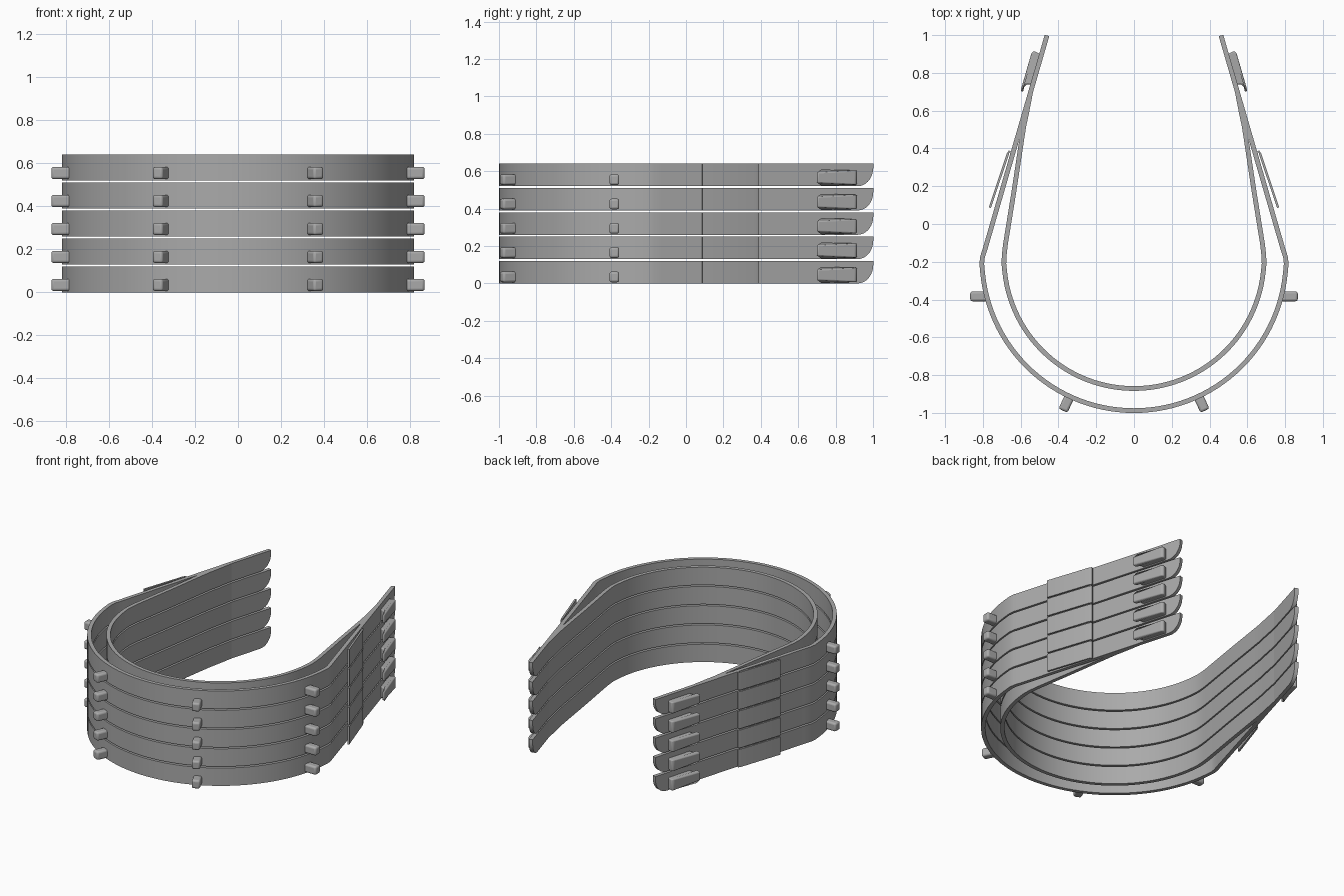
import bpy, bmesh
from math import sin, cos, radians, sqrt
from mathutils import Vector

if "Cube" in bpy.data.objects:
    bpy.data.objects.remove(bpy.data.objects["Cube"])

LAYERS, PITCH, HEIGHT, THICK = 5, 0.13, 0.12, 0.025
CENTRE_Y = -0.183

grey = bpy.data.materials.new("plain grey")
grey.use_nodes = True
grey.diffuse_color = (0.4, 0.4, 0.4, 1)
grey.node_tree.nodes["Principled BSDF"].inputs["Base Color"].default_value = (0.4, 0.4, 0.4, 1)


def make_stack(name, bm, bevel=0.0):
    """Turn one part into a column of linked copies, one per layer."""
    bmesh.ops.recalc_face_normals(bm, faces=bm.faces)
    mesh = bpy.data.meshes.new(name)
    bm.to_mesh(mesh)
    bm.free()
    mesh.materials.append(grey)
    for i in range(LAYERS):
        ob = bpy.data.objects.new(f"{name}_{i + 1}", mesh)
        ob.location.z = i * PITCH
        bpy.context.collection.objects.link(ob)
        if bevel:
            mod = ob.modifiers.new("rounded_edges", "BEVEL")
            mod.width, mod.segments = bevel, 3
            mod.limit_method, mod.angle_limit = "ANGLE", radians(40)
        bpy.ops.object.select_all(action="DESELECT")
        ob.select_set(True)
        bpy.context.view_layer.objects.active = ob
        if i == 0:
            bpy.ops.object.shade_smooth_by_angle(angle=radians(30))


def ribbon(path, thick, low=lambda y: 0.0):
    """Upright strip of even thickness along a plan path."""
    bm = bmesh.new()
    pts = [Vector(p) for p in path]
    rings = []
    for i, p in enumerate(pts):
        t = (pts[min(i + 1, len(pts) - 1)] - pts[max(i - 1, 0)]).normalized()
        n = Vector((t.y, -t.x)) * thick / 2
        a, b, z = p + n, p - n, low(p.y)
        rings.append([bm.verts.new((q.x, q.y, h)) for q, h in
                      ((a, z), (a, HEIGHT), (b, HEIGHT), (b, z))])
    for r, s in zip(rings, rings[1:]):
        for k in range(4):
            bm.faces.new((r[k], r[(k + 1) % 4], s[(k + 1) % 4], s[k]))
    bm.faces.new(rings[0])
    bm.faces.new(rings[-1])
    return bm


def prism(outline, z0, z1):
    bm = bmesh.new()
    base = bm.faces.new([bm.verts.new((x, y, z0)) for x, y in outline])
    top = bmesh.ops.extrude_face_region(bm, geom=[base])["geom"]
    for v in top:
        if isinstance(v, bmesh.types.BMVert):
            v.co.z = z1
    return bm


def loop_path(radius, arm):
    """Front arc plus the same arm on both sides."""
    arc = [(radius * sin(radians(a)), CENTRE_Y - radius * cos(radians(a)))
           for a in range(-84, 85, 3)]
    return [(-x, y) for x, y in reversed(arm)] + arc + arm


def arm_x(y):
    return 0.46 + 0.29 * (1 - y)


def tip_low(y):
    """Rounded lower corner at the arm tips."""
    d = min(max((abs(y) - 0.915) / 0.083, 0), 1) if y > 0 else 0
    return 0.1 * (1 - sqrt(1 - d * d))


# Outer band with long arms
tip = [0.915 + 0.083 * sin(radians(a)) for a in range(0, 91, 10)]
outer_arm = [(0.806, -0.21), (0.802, -0.175), (arm_x(-0.13), -0.13)]
outer_arm += [(arm_x(y), y) for y in [0.3, 0.7] + tip]
make_stack("outer_band", ribbon(loop_path(0.805, outer_arm), THICK, tip_low))

# Inner band merging into the arms
inner_arm = [(0.689, -0.21), (0.687, -0.165), (0.681, -0.11), (0.636, 0.17),
             (0.594, 0.45), (0.583, 0.52), (0.568, 0.59), (arm_x(0.7), 0.7)]
make_stack("inner_band", ribbon(loop_path(0.688, inner_arm), THICK))

along = Vector((-0.29, 1)).normalized()
outward = Vector((1, 0.29)).normalized()

for side, sx in (("left", 1), ("right", -1)):
    # Springy side clip, joined to the arm at its rear end
    clip = [(0.642, 0.372), (0.662, 0.384), (0.668, 0.37), (0.763, 0.087)]
    make_stack(f"{side}_clip", ribbon([(sx * x, y) for x, y in clip], 0.012))

    # Rear hook with an undercut lip facing forward
    shape = [(0.205, 0), (0.212, 0.042), (0.2, 0.053), (-0.012, 0.053),
             (-0.012, 0.038), (0.012, 0.04), (0.032, 0.032), (0.04, 0)]
    root = Vector((arm_x(0.7), 0.7))
    plan = [root + along * u + outward * n for u, n in shape]
    bm = prism([(sx * p.x, p.y) for p in plan], 0.007, 0.084)
    for v in bm.verts:
        if v.co.y < 0.715:
            v.co.z = 0.0455 + (v.co.z - 0.0455) * 0.75
    make_stack(f"{side}_hook", bm, 0.01)

    # Pegs around the front
    for label, start, end in (("side", (0.775, -0.383), (0.867, -0.383)),
                              ("front", (0.337, -0.905), (0.376, -0.988))):
        a, b = Vector(start), Vector(end)
        d = (b - a).normalized()
        w = Vector((-d.y, d.x)) * 0.026
        plan = [a - w, b - w, b + w, a + w]
        bm = prism([(sx * p.x, p.y) for p in plan], 0.006, 0.063)
        make_stack(f"{side}_{label}_peg", bm, 0.012)
